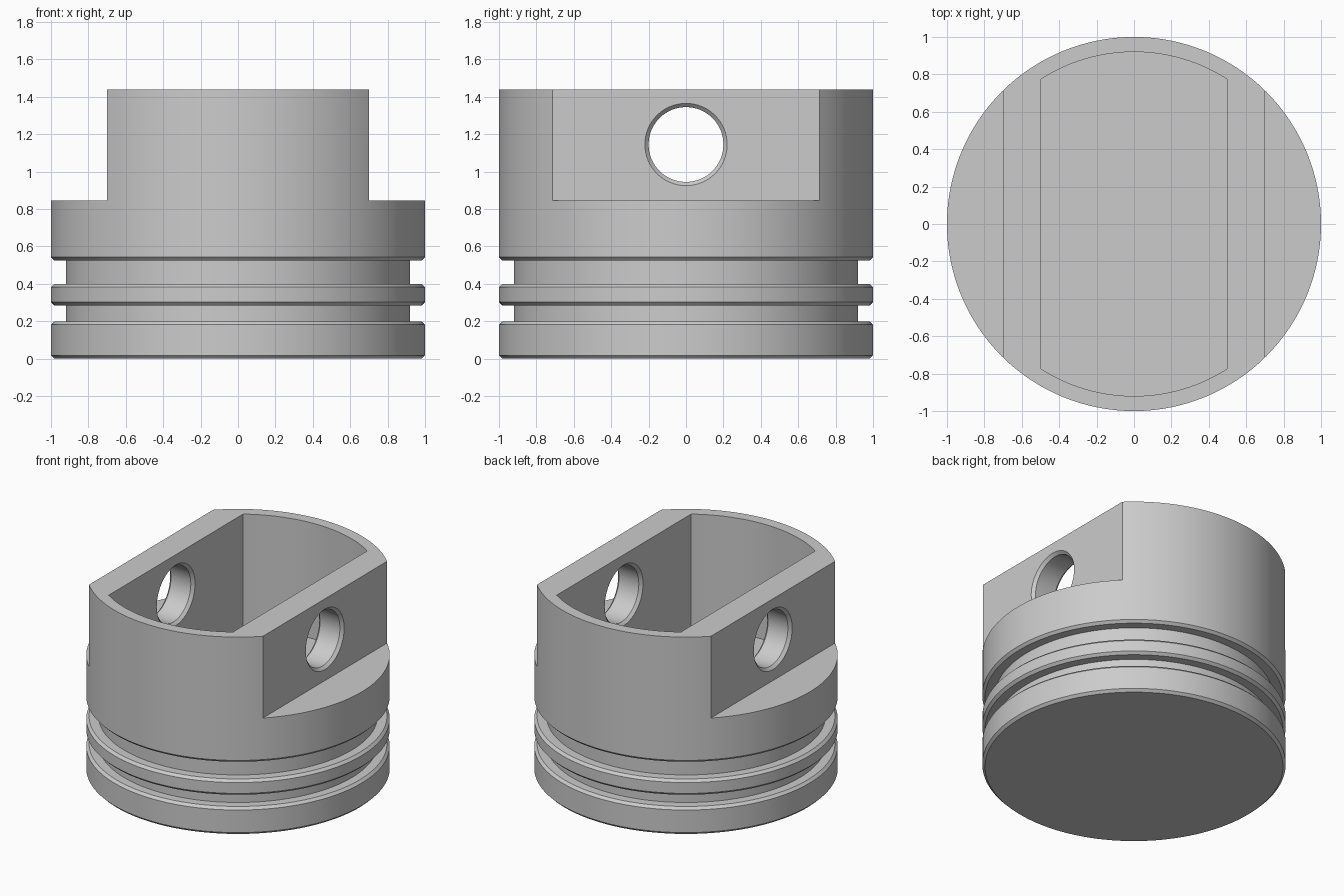
import bpy, bmesh, math
from mathutils import Matrix

cube = bpy.data.objects.get("Cube")
if cube:
    bpy.data.objects.remove(cube, do_unlink=True)

metal = bpy.data.materials.new("grey_metal")
metal.use_nodes = True
grey = (0.6, 0.6, 0.6, 1)
metal.diffuse_color = grey
metal.node_tree.nodes["Principled BSDF"].inputs["Base Color"].default_value = grey

RADIUS, TOP, LEDGE = 1.0, 1.44, 0.845
WALL_X, CAVITY_X, CAVITY_R, FLOOR = 0.7, 0.5, 0.92, 0.6
PIN_Z, PIN_R = 1.145, 0.2
GROOVE_R, CHAMFER = 0.92, 0.018


def make_object(name, bm):
    bmesh.ops.recalc_face_normals(bm, faces=bm.faces)
    mesh = bpy.data.meshes.new(name)
    bm.to_mesh(mesh)
    bm.free()
    mesh.materials.append(metal)
    obj = bpy.data.objects.new(name, mesh)
    bpy.context.collection.objects.link(obj)
    return obj


def lathe(name, profile, steps, matrix=Matrix()):
    """Closed solid of revolution from (radius, height) points, capped at both ends."""
    bm = bmesh.new()
    rings = []
    for r, z in profile:
        angles = [math.tau * i / steps for i in range(steps)]
        rings.append([bm.verts.new((r * math.cos(a), r * math.sin(a), z)) for a in angles])
    for low, high in zip(rings, rings[1:]):
        for i in range(steps):
            j = (i + 1) % steps
            bm.faces.new((low[i], low[j], high[j], high[i]))
    bm.faces.new(rings[0])
    bm.faces.new(rings[-1])
    bm.transform(matrix)
    return make_object(name, bm)


def prism(name, outline, bottom, top):
    """Upright solid from a plan outline."""
    bm = bmesh.new()
    base = bm.faces.new([bm.verts.new((x, y, bottom)) for x, y in outline])
    new = bmesh.ops.extrude_face_region(bm, geom=[base])["geom"]
    verts = [v for v in new if isinstance(v, bmesh.types.BMVert)]
    bmesh.ops.translate(bm, vec=(0, 0, top - bottom), verts=verts)
    return make_object(name, bm)


# Turned body: chamfered crown, two ring grooves and the skirt
inner = RADIUS - CHAMFER
profile = [(inner, 0), (RADIUS, CHAMFER)]
for low, high in ((0.2, 0.285), (0.4, 0.525)):
    profile += [(RADIUS, low - CHAMFER), (inner, low), (GROOVE_R, low),
                (GROOVE_R, high), (inner, high), (RADIUS, high + CHAMFER)]
profile.append((RADIUS, TOP))
body = lathe("piston_body", profile, 128)

cutters = []

# Flat sides of the skirt
for side, name in ((1, "left_flat_cutter"), (-1, "right_flat_cutter")):
    xs = (side * WALL_X, side * 1.5)
    outline = [(xs[0], -1.5), (xs[1], -1.5), (xs[1], 1.5), (xs[0], 1.5)]
    cutters.append(prism(name, outline, LEDGE, TOP + 0.5))

# Hollow between the walls, with rounded front and back
half = math.asin(CAVITY_X / CAVITY_R)
arc = [-half + 2 * half * i / 24 for i in range(25)]
front = [(CAVITY_R * math.sin(a), -CAVITY_R * math.cos(a)) for a in arc]
back = [(-x, -y) for x, y in front]
cutters.append(prism("cavity_cutter", front + back, FLOOR, TOP + 0.5))

# Pin hole through both walls, chamfered inside and outside
c = 0.02
half_pin = [(PIN_R + 2 * c, CAVITY_X - c), (PIN_R, CAVITY_X + c),
            (PIN_R, WALL_X - c), (PIN_R + 2 * c, WALL_X + c)]
pin_profile = [(r, -x) for r, x in reversed(half_pin)] + half_pin
along_x = Matrix.Translation((0, 0, PIN_Z)) @ Matrix.Rotation(math.pi / 2, 4, "Y")
cutters.append(lathe("pin_hole_cutter", pin_profile, 64, along_x))

# Cut, apply and remove the cutters
bpy.context.view_layer.objects.active = body
body.select_set(True)
for cutter in cutters:
    cutter.hide_render = True
    mod = body.modifiers.new(cutter.name, "BOOLEAN")
    mod.operation = "DIFFERENCE"
    mod.solver = "EXACT"
    mod.object = cutter
    bpy.ops.object.modifier_apply(modifier=mod.name)
    bpy.data.objects.remove(cutter, do_unlink=True)

bpy.ops.object.shade_smooth_by_angle(angle=math.radians(25))
